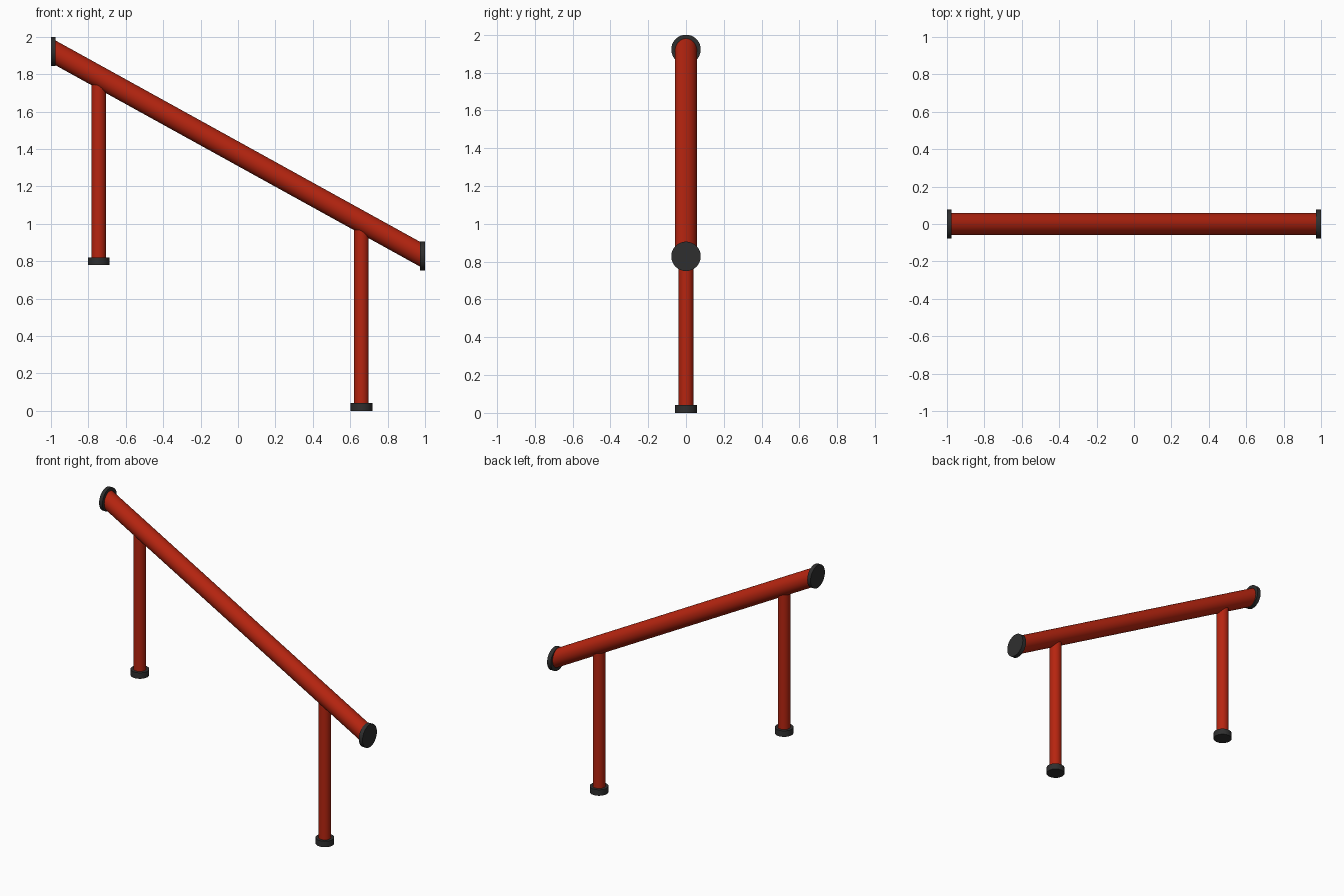
import bpy
import math
from mathutils import Matrix, Vector

cube = bpy.data.objects.get("Cube")
if cube:
    bpy.data.objects.remove(cube, do_unlink=True)


def material(name, rgb):
    mat = bpy.data.materials.new(name)
    mat.use_nodes = True
    mat.diffuse_color = (*rgb, 1)
    mat.node_tree.nodes["Principled BSDF"].inputs["Base Color"].default_value = (*rgb, 1)
    return mat


RED = material("red paint", (0.47, 0.018, 0.005))
DARK = material("dark rubber", (0.028, 0.028, 0.028))


def rod(name, start, end, radius, mat):
    """Round bar between two points."""
    start, end = Vector(start), Vector(end)
    axis = end - start
    bpy.ops.mesh.primitive_cylinder_add(
        vertices=32, radius=radius, depth=axis.length, location=(start + end) / 2,
        rotation=axis.to_track_quat('Z', 'Y').to_euler())
    obj = bpy.context.object
    obj.name = name
    obj.data.materials.append(mat)
    bpy.ops.object.shade_smooth_by_angle(angle=math.radians(40))
    return obj


# Sloping handrail, its ends mitred to the upright wall flanges
high, low = Vector((-0.985, 0, 1.919)), Vector((0.985, 0, 0.831))
rail = rod("handrail", high, low, 0.058, RED)
bpy.context.view_layer.update()
rail.data.transform(rail.matrix_world)
rail.matrix_world = Matrix.Identity(4)
slope = (low - high) / (low.x - high.x)
for vert in rail.data.vertices:
    target = high.x if vert.co.x < 0 else low.x
    vert.co += slope * (target - vert.co.x)

# End flanges
rod("upper_flange", (-1, 0, 1.922), (-0.975, 0, 1.922), 0.078, DARK)
rod("lower_flange", (0.972, 0, 0.828), (1, 0, 0.828), 0.078, DARK)

# Posts reaching into the rail, each on a round foot
for side, x, floor in (("upper", -0.745, 0.78), ("lower", 0.66, 0)):
    top = high + slope * (x - high.x)
    rod(side + "_post", (x, 0, floor + 0.02), top, 0.039, RED)
    rod(side + "_foot", (x, 0, floor), (x, 0, floor + 0.041), 0.058, DARK)
